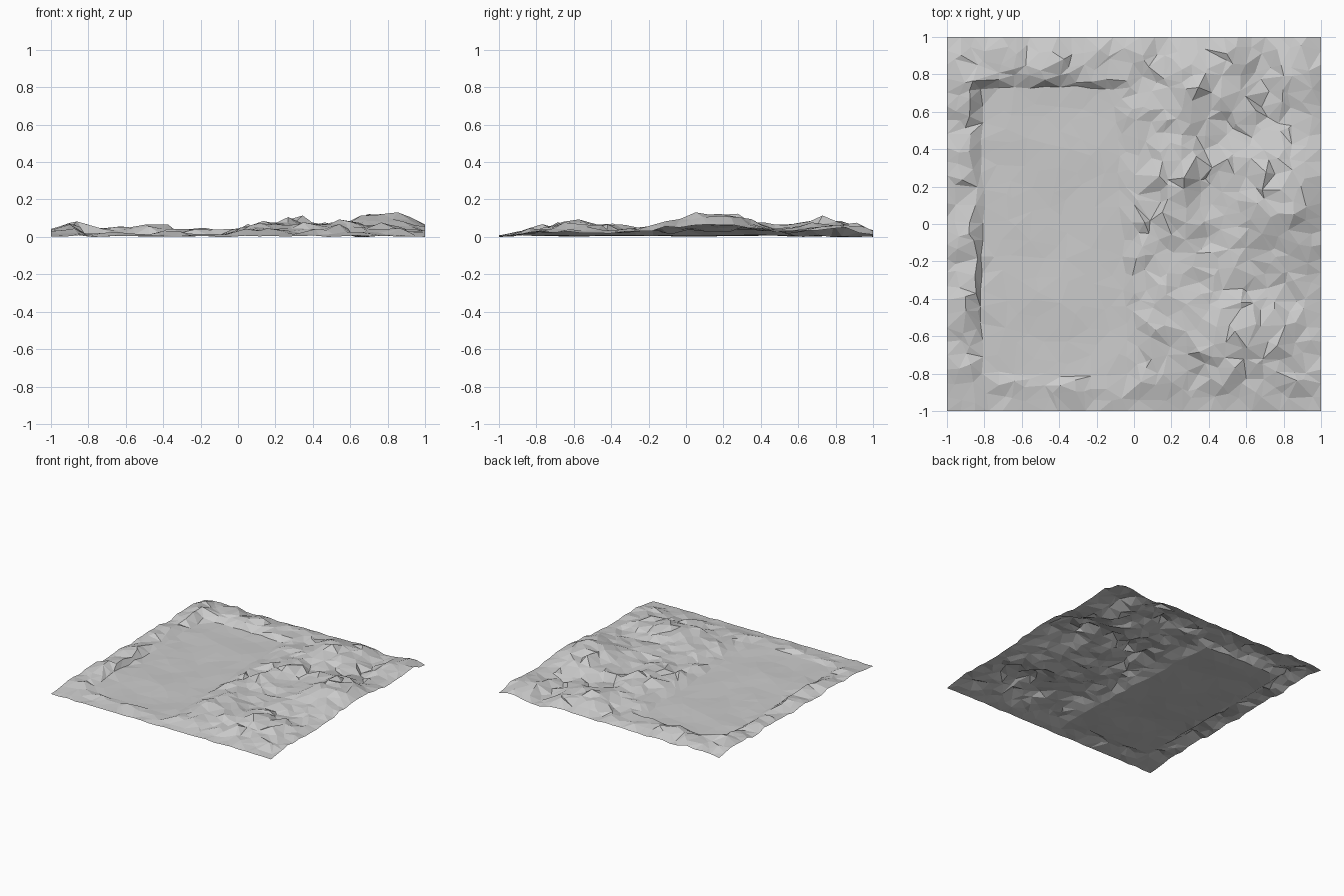
import bpy, bmesh, math, random
from mathutils import Vector, noise
from mathutils.geometry import delaunay_2d_cdt

if "Cube" in bpy.data.objects:
    bpy.data.objects.remove(bpy.data.objects["Cube"])

random.seed(7)

# Hills and valleys: x, y, radius x, radius y, height
HILLS = [
    (0.80, 0.12, 0.28, 0.30, 0.088),    # main hill
    (0.25, 0.25, 0.12, 0.28, 0.048),    # middle ridge
    (0.32, 0.70, 0.20, 0.18, 0.055),    # north hill
    (0.50, 0.92, 0.08, 0.14, 0.030),
    (0.58, -0.58, 0.28, 0.15, 0.055),   # south hill
    (0.18, -0.45, 0.14, 0.25, 0.025),
    (0.10, 0.00, 0.12, 0.20, 0.025),
    (0.92, 0.82, 0.12, 0.16, 0.040),
    (-0.86, 0.70, 0.08, 0.25, 0.040),   # west bank
    (-0.86, -0.25, 0.08, 0.30, 0.028),
    (-0.50, 0.86, 0.18, 0.08, 0.030),   # north bank
    (-0.10, 0.84, 0.12, 0.10, 0.025),
    (0.78, -0.32, 0.20, 0.07, -0.035),  # southern valley
    (0.40, 0.17, 0.06, 0.25, -0.028),   # middle valley
]


def smooth(t):
    t = max(0.0, min(1.0, t))
    return t * t * (3 - 2 * t)


def basin_right(y):
    return -0.065 - 0.05 * y


def basin_distance(x, y):
    """Signed distance to the flat basin, negative inside."""
    dx = max(-0.805 - x, x - basin_right(y))
    dy = max(-0.79 - 0.05 * (x + 0.8) - y, y - 0.73)
    if dx > 0 and dy > 0:
        return math.hypot(dx, dy)
    return max(dx, dy)


def height(x, y):
    d = basin_distance(x, y)
    floor = 0.013 + 0.010 * noise.noise(Vector((x * 4, y * 4, 5)))
    if d <= 0:
        return floor
    h = 0.038
    for cx, cy, rx, ry, a in HILLS:
        h += a * math.exp(-((x - cx) / rx) ** 2 - ((y - cy) / ry) ** 2)
    # Gully running in from the back edge
    gx = 0.64 + 0.25 * (1 - y)
    g = abs(x - gx) / 0.06
    h -= 0.050 * smooth(1.5 - g) * smooth((y - 0.45) / 0.2)
    # Rough rock, rougher where it is high, plus loose jitter
    rough = 0.022 * noise.noise(Vector((x * 5, y * 5, 1))) + 0.024 * noise.noise(Vector((x * 11, y * 11, 3)))
    h += rough + random.uniform(-0.010, 0.012)
    # Fade towards the outer edges
    h *= 0.25 + 0.75 * smooth((y + 1) / 0.22)
    h *= 0.65 + 0.35 * smooth((1 - y) / 0.10)
    h *= 0.75 + 0.25 * smooth((1 - x) / 0.10)
    h *= 0.85 + 0.15 * smooth((1 + x) / 0.10)
    bank = 0.045 if x < -0.2 else 0.075
    return floor + (max(h, 0.006) - floor) * smooth(d / bank)


# Scattered points: border, uneven basin shoreline and rim, then loose interior
points = []
N = 27
for i in range(N):
    t = -1 + 2 * i / N
    points += [(t, -1), (1, t), (-t, 1), (-1, -t)]

for grow in (0.0, 0.045):
    steps = 18
    wob = 0.012 + grow * 0.35
    for i in range(steps):
        y = -0.80 - grow + (1.52 + 2 * grow) * i / (steps - 1)
        points.append((-0.81 - grow + random.uniform(-wob, wob), y))
        points.append((basin_right(y) + grow + random.uniform(-wob, wob), y))
    for i in range(1, 9):
        x = -0.805 + 0.74 * i / 9
        points.append((x, -0.79 - 0.05 * (x + 0.8) - grow + random.uniform(-wob, wob)))
        points.append((x, 0.73 + grow + random.uniform(-wob, wob)))

for i in range(1, N):
    for j in range(1, N):
        x = -1 + 2 * (i + random.uniform(-.45, .45)) / N
        y = -1 + 2 * (j + random.uniform(-.45, .45)) / N
        d = basin_distance(x, y)
        if -0.04 < d < 0.07 or (d < 0 and (i + j) % 2):
            continue
        points.append((x, y))

verts, _, faces, *_ = delaunay_2d_cdt([Vector(p) for p in points], [], [], 0, 1e-5)

# Raise the triangulated sheet into terrain standing on z = 0
zs = [height(v.x, v.y) for v in verts]
low = min(zs)
mesh = bpy.data.meshes.new("terrain")
mesh.from_pydata([(v.x, v.y, z - low) for v, z in zip(verts, zs)], [], [list(f) for f in faces])
bm = bmesh.new()
bm.from_mesh(mesh)
bm.normal_update()
bmesh.ops.reverse_faces(bm, faces=[f for f in bm.faces if f.normal.z < 0])
bm.to_mesh(mesh)
bm.free()
terrain = bpy.data.objects.new("terrain", mesh)
bpy.context.collection.objects.link(terrain)
